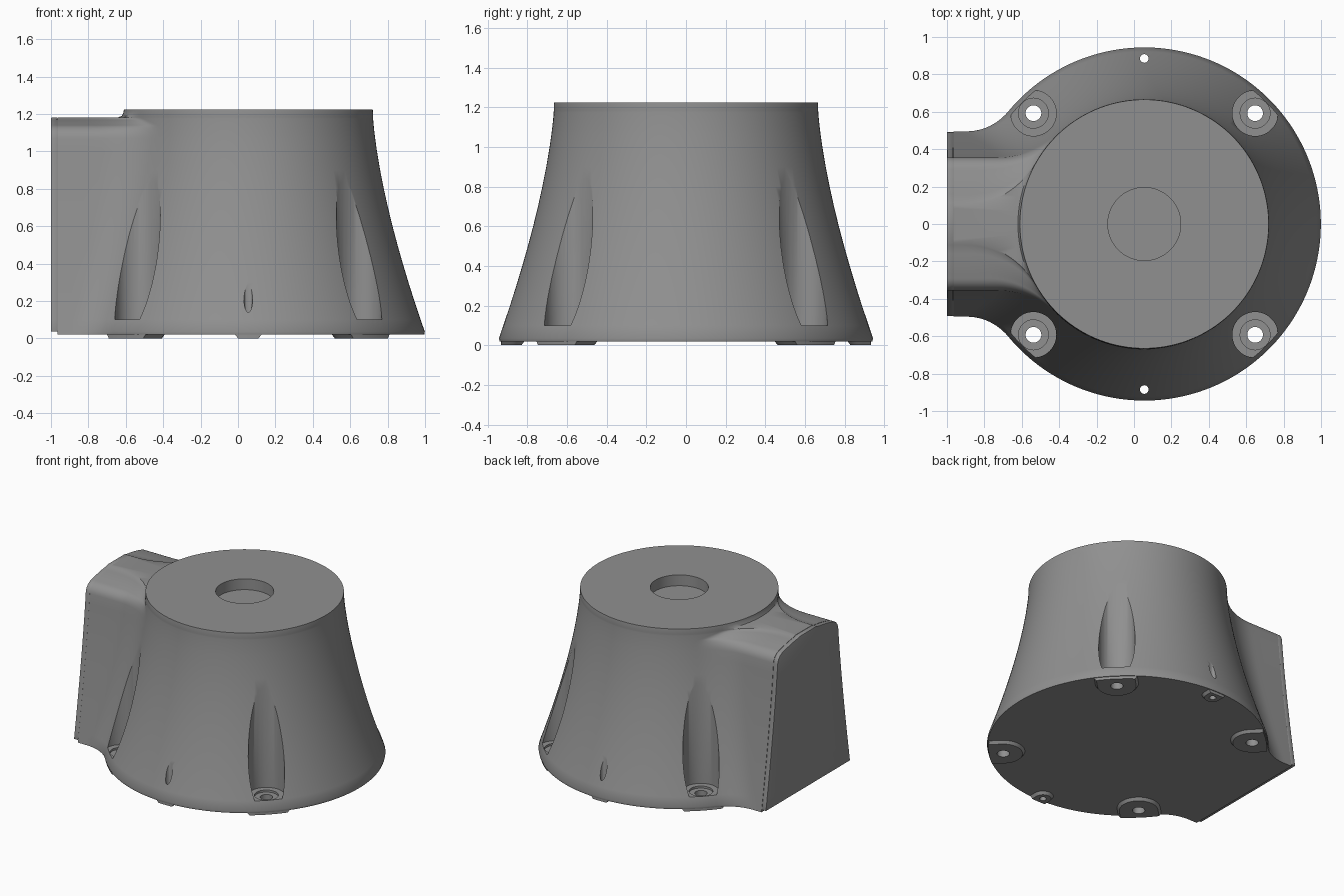
import bpy, bmesh
from math import sin, cos, pi, sqrt, atan2, asin

if "Cube" in bpy.data.objects:
    bpy.data.objects.remove(bpy.data.objects["Cube"])

CX, XE = 0.055, -0.965          # round body centre, end of the side neck
TOP, NECK = 1.225, 1.18         # heights of body and neck

grey = bpy.data.materials.new("dark_grey")
grey.diffuse_color = (0.28, 0.28, 0.28, 1)
grey.use_nodes = True
grey.node_tree.nodes["Principled BSDF"].inputs["Base Color"].default_value = grey.diffuse_color


def flare(z):
    return max(0.0, (TOP - z) / 1.19)


def body_r(z):
    return 0.665 + 0.279 * flare(z) ** 1.5 - (0.009 if z < 0.03 else 0)


def neck_w(z):
    """Half width of the neck: sloping side, rounded shoulder, crowned top."""
    if z > 1.14:
        return max(0.1, 0.29 * sqrt(max(0, (NECK - z) / 0.04)))
    w = 0.345 + 0.148 * flare(z) ** 1.3
    s = max(0, (z - 1.07) / 0.07)
    return w - 0.061 * (1 - sqrt(max(0, 1 - 0.98 * s * s))) / 0.86


def outline(z):
    """Circle blended into the neck by concave arcs, as a closed list of points."""
    R, w, f = body_r(z), neck_w(z), 0.45 - 0.15 * flare(z)
    X = CX - sqrt((R + f) ** 2 - (w + f) ** 2)
    half = [(XE, w * i / 6) for i in range(7)]
    half += [(XE + (X - XE) * i / 3, w) for i in range(1, 4)]
    end = atan2(-(w + f), CX - X)
    for i in range(1, 13):
        a = -pi / 2 + (end + pi / 2) * i / 12
        half.append((X + f * cos(a), w + f + f * sin(a)))
    a0 = atan2(w + f, X - CX)
    half += [(CX + R * cos(a0 * (1 - i / 60)), R * sin(a0 * (1 - i / 60))) for i in range(1, 61)]
    half[-1] = (CX + R, 0)
    return half + [(x, -y) for x, y in reversed(half[1:-1])]


def shrink(pts, r):
    """Pull points outside radius r radially onto that circle."""
    out = []
    for x, y in pts:
        k = min(1, r / sqrt((x - CX) ** 2 + y * y))
        out.append((CX + (x - CX) * k, y * k))
    return out


def add_loft(bm, rings):
    loops = [[bm.verts.new(p) for p in ring] for ring in rings]
    n = len(loops[0])
    for a, b in zip(loops, loops[1:]):
        for i in range(n):
            bm.faces.new((a[i], a[(i + 1) % n], b[(i + 1) % n], b[i]))
    bm.faces.new(loops[0][::-1])
    bm.faces.new(loops[-1])


def finish(bm, name):
    bmesh.ops.remove_doubles(bm, verts=bm.verts, dist=0.0002)
    bmesh.ops.recalc_face_normals(bm, faces=bm.faces)
    me = bpy.data.meshes.new(name)
    bm.to_mesh(me)
    bm.free()
    me.materials.append(grey)
    ob = bpy.data.objects.new(name, me)
    bpy.context.collection.objects.link(ob)
    return ob


def apply_mods(ob):
    bpy.ops.object.select_all(action='DESELECT')
    bpy.context.view_layer.objects.active = ob
    ob.select_set(True)
    for m in list(ob.modifiers):
        bpy.ops.object.modifier_apply(modifier=m.name)
    bpy.ops.object.shade_smooth_by_angle(angle=0.6)


# Flared housing with blended side neck
levels = [0.02, 0.035] + [0.1 + 0.1 * i for i in range(10)] + [1.07]
levels += [1.07 + 0.07 * sin(pi / 2 * i / 6) for i in range(1, 7)]
levels += [1.147, 1.154, 1.161, 1.168, 1.174, NECK]
rings = [[(x, y, z) for x, y in outline(z)] for z in levels]
tip = outline(NECK)
for extra, z in ((0.03, NECK + 0.001), (0.009, 1.19), (0.002, 1.208), (0, TOP)):
    rings.append([(x, y, z) for x, y in shrink(tip, body_r(z) + extra)])
bm = bmesh.new()
add_loft(bm, rings)
housing = finish(bm, "housing")

# Flange plate closing the neck
side = [(neck_w(z), z) for z in [0.036] + levels[2:]]
section = side + [(-y, z) for y, z in reversed(side)]
bm = bmesh.new()
add_loft(bm, [[(x, y, z) for y, z in section] for x in (-1.0, XE)])
flange = finish(bm, "neck_flange")
bev = flange.modifiers.new("bevel", 'BEVEL')
bev.width, bev.segments, bev.limit_method = 0.004, 2, 'ANGLE'
bev.angle_limit = 1.2
apply_mods(flange)

# Hole positions: (angle, distance, pad half width)
bolts = [(pi / 4 + i * pi / 2, 0.838, 0.13) for i in range(4)]
pins = [(pi / 2, 0.885, 0.055), (-pi / 2, 0.885, 0.055)]


# Foot pads with sloped sides, rounded inside and following the rim outside
def pad_ring(ang, d, h, z):
    local = [(d + h * cos(a), h * sin(a)) for a in [pi / 2 + pi * i / 16 for i in range(17)]]
    lim = asin(h / 0.934)
    local += [(0.934 * cos(a), 0.934 * sin(a)) for a in [-lim + 2 * lim * i / 8 for i in range(9)]]
    return [(CX + u * cos(ang) - v * sin(ang), u * sin(ang) + v * cos(ang), z) for u, v in local]


bm = bmesh.new()
for ang, d, h in bolts + pins:
    add_loft(bm, [pad_ring(ang, d, h, 0), pad_ring(ang, d, h + 0.02, 0.026)])
pads = finish(bm, "foot_pads")

# Cutters: stepped bolt channels, pin holes and the top recess
bm = bmesh.new()


def add_cutter(x, y, profile, n=48):
    add_loft(bm, [[(x + r * cos(2 * pi * i / n), y + r * sin(2 * pi * i / n), z)
                   for i in range(n)] for r, z in profile])


for ang, d, h in bolts:
    add_cutter(CX + d * cos(ang), d * sin(ang),
               [(0.042, -0.1), (0.042, 0.085), (0.08, 0.085), (0.08, 0.1), (0.122, 0.1), (0.122, 1.3)])
for ang, d, h in pins:
    add_cutter(CX + d * cos(ang), d * sin(ang), [(0.023, -0.1), (0.023, 1.3)], 24)
add_cutter(CX, 0, [(0.195, 1.145), (0.195, 1.3)], 64)
cutter = finish(bm, "hole_cutter")
cutter.hide_render = True

for ob in (housing, pads):
    m = ob.modifiers.new("holes", 'BOOLEAN')
    m.operation, m.object, m.solver = 'DIFFERENCE', cutter, 'EXACT'
    apply_mods(ob)
bpy.data.objects.remove(cutter)
